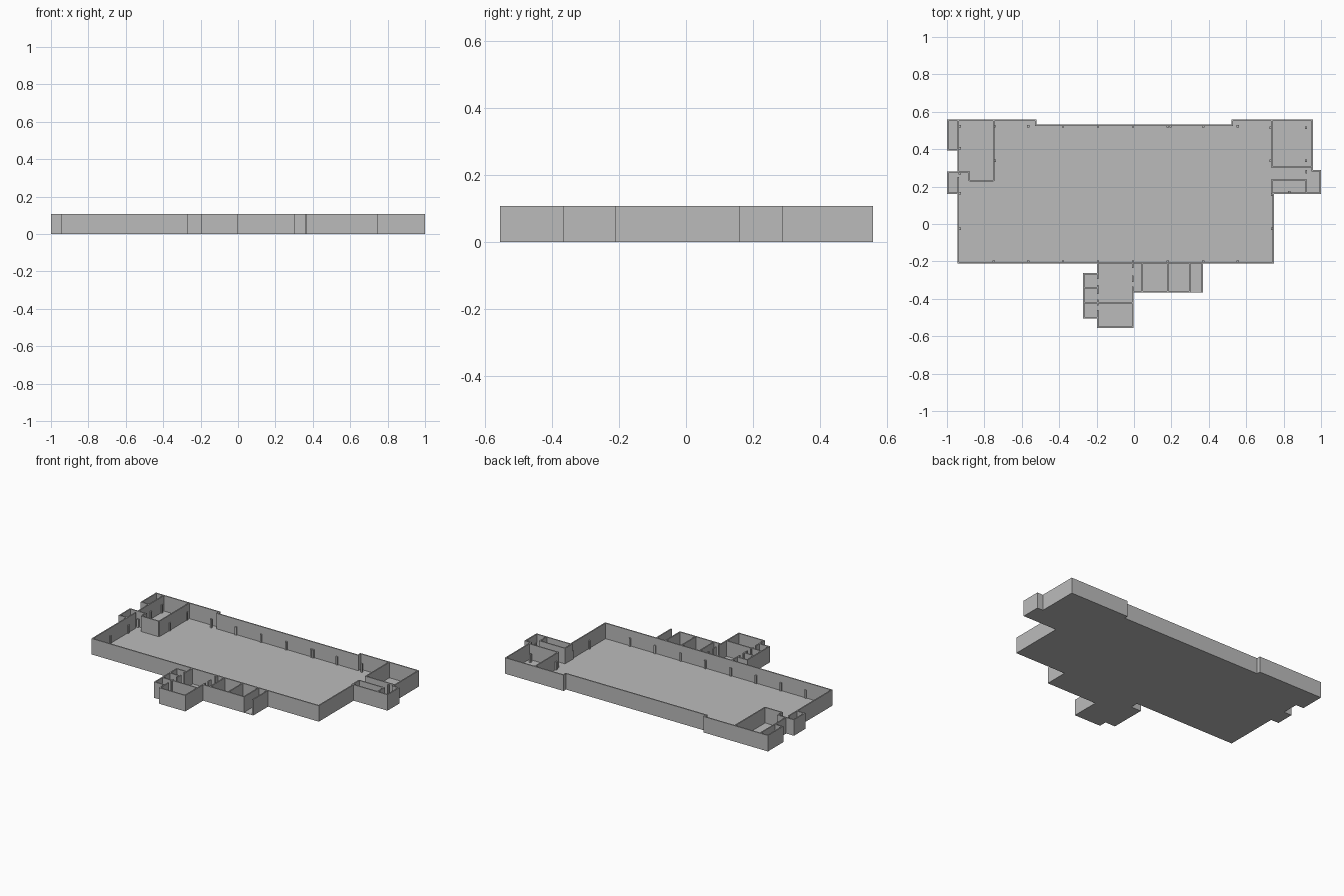
import bpy, bmesh

if "Cube" in bpy.data.objects:
    bpy.data.objects.remove(bpy.data.objects["Cube"])

H = 0.107      # wall height
T = 0.008      # wall thickness
F = 0.003      # floor thickness
COL_H = 0.058  # column height

grey = bpy.data.materials.new("plain grey")
grey.diffuse_color = (0.5, 0.5, 0.5, 1)
grey.use_nodes = True
grey.node_tree.nodes["Principled BSDF"].inputs["Base Color"].default_value = grey.diffuse_color


def finish(bm, name):
    bmesh.ops.recalc_face_normals(bm, faces=bm.faces)
    me = bpy.data.meshes.new(name)
    bm.to_mesh(me)
    bm.free()
    me.materials.append(grey)
    ob = bpy.data.objects.new(name, me)
    bpy.context.collection.objects.link(ob)
    return ob


def box(name, x0, x1, y0, y1, z0, z1):
    bm = bmesh.new()
    bmesh.ops.create_cube(bm, size=1)
    for v in bm.verts:
        v.co = (x1 if v.co.x > 0 else x0,
                y1 if v.co.y > 0 else y0,
                z1 if v.co.z > 0 else z0)
    return finish(bm, name)


def wall_x(name, y, x0, x1):
    """Wall running along x."""
    box(name, x0, x1, y - T / 2, y + T / 2, F, H)


def wall_y(name, x, y0, y1):
    """Wall running along y."""
    box(name, x - T / 2, x + T / 2, y0, y1, F, H)


# Floor and outer walls in one shell: outline, extrude, inset, sink
outline = [
    (-1, 0.558), (-1, 0.393), (-0.943, 0.393), (-0.943, 0.282),
    (-1, 0.282), (-1, 0.16), (-0.943, 0.16), (-0.943, -0.21),
    (-0.199, -0.21), (-0.199, -0.262), (-0.273, -0.262), (-0.273, -0.504),
    (-0.199, -0.504), (-0.199, -0.556), (-0.003, -0.556), (-0.003, -0.366),
    (0.302, -0.366), (0.302, -0.21), (0.748, -0.21), (0.748, 0.16),
    (1, 0.16), (1, 0.288), (0.957, 0.288), (0.957, 0.558),
    (0.52, 0.558), (0.52, 0.532), (-0.52, 0.532), (-0.52, 0.558),
]
bm = bmesh.new()
base = bm.faces.new([bm.verts.new((x, y, 0)) for x, y in outline])
n = len(outline)
upper = [bm.verts.new((x, y, H)) for x, y in outline]
lower = list(base.verts)
for i in range(n):
    j = (i + 1) % n
    bm.faces.new((lower[i], lower[j], upper[j], upper[i]))
top = bm.faces.new(upper)
bmesh.ops.recalc_face_normals(bm, faces=bm.faces)
bmesh.ops.inset_region(bm, faces=[top], thickness=T, use_even_offset=True,
                       use_boundary=True)
floor = bmesh.ops.extrude_discrete_faces(bm, faces=[top])["faces"][0]
for v in floor.verts:
    v.co.z = F
finish(bm, "floor_and_outer_walls")

# Open-fronted bay at the end of the front annex
box("bay_floor", 0.302, 0.37, -0.366, -0.21, 0, F)
wall_y("bay_side_wall", 0.366, -0.366, -0.21)

# Wall between hall and front annex
wall_x("hall_front_wall", -0.206, -0.199, 0.302)

# Back left room
wall_y("left_room_wall", -0.75, 0.23, 0.552)
wall_x("left_room_wall", 0.232, -0.88, -0.75)
wall_y("left_room_wall", -0.88, 0.23, 0.28)
wall_x("left_room_wall", 0.278, -0.94, -0.876)
for y0, y1 in ((0.39, 0.552), (0.16, 0.25)):
    wall_y("left_closet_wall", -0.939, y0, y1)

# Back right rooms
wall_y("right_room_wall", 0.737, 0.303, 0.552)
wall_x("right_room_wall", 0.305, 0.733, 0.952)
wall_x("right_store_wall", 0.234, 0.733, 0.92)
wall_y("right_store_wall", 0.737, 0.16, 0.236)
for y0, y1 in ((0.165, 0.238), (0.27, 0.288)):
    wall_y("right_closet_wall", 0.922, y0, y1)

# Front annex partitions, with door gaps
wall_x("annex_partition", -0.34, -0.27, -0.195)
wall_x("annex_partition", -0.42, -0.27, -0.005)
for y0, y1 in ((-0.295, -0.262), (-0.375, -0.325), (-0.435, -0.405), (-0.504, -0.46)):
    wall_y("annex_left_partition", -0.195, y0, y1)
for y0, y1 in ((-0.235, -0.206), (-0.31, -0.275), (-0.366, -0.335)):
    wall_y("annex_right_partition", -0.007, y0, y1)
for x in (0.045, 0.18):
    wall_y("annex_partition", x, -0.362, -0.206)

# Short columns around the hall and rooms
spots = [(x, 0.522) for x in (-0.932, -0.747, -0.565, -0.38, -0.193, -0.005,
                              0.18, 0.195, 0.37, 0.555)]
spots += [(x, -0.2) for x in (-0.75, -0.565, -0.38, -0.193, -0.005,
                              0.18, 0.37, 0.555)]
spots += [(-0.932, y) for y in (0.405, 0.27, 0.165, -0.025)]
spots += [(0.738, 0.155), (0.738, -0.025)]
spots += [(x, y) for x in (0.73, 0.92) for y in (0.515, 0.338)]
spots += [(-0.745, 0.338), (0.83, 0.17)]
R = 0.006
for x, y in spots:
    box("column", x - R, x + R, y - R, y + R, F, COL_H)
